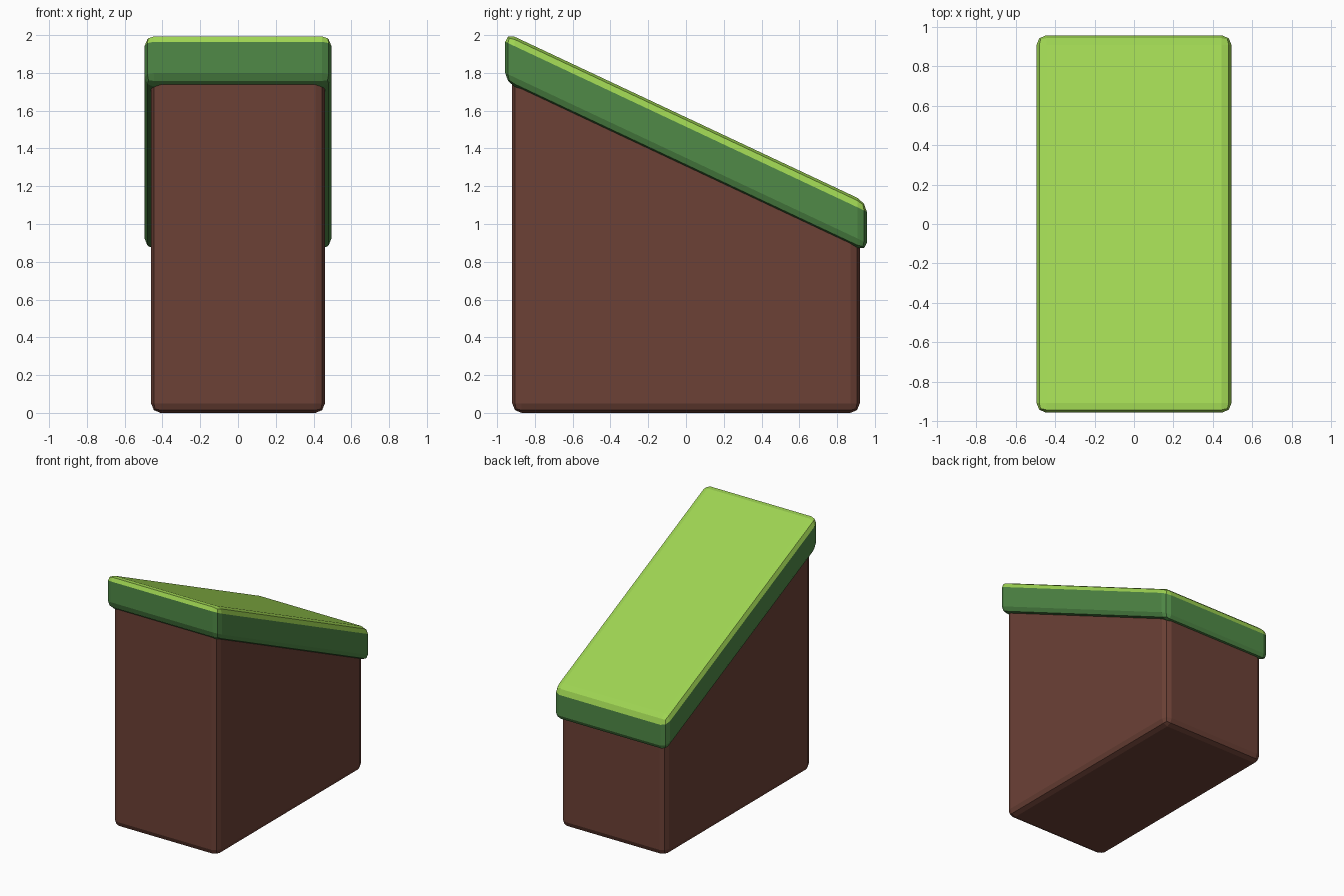
import bpy, bmesh

if "Cube" in bpy.data.objects:
    bpy.data.objects.remove(bpy.data.objects["Cube"])

SLOPE = -0.47  # ramp fall per unit of y


def material(name, rgb):
    lin = [((c / 255 + 0.055) / 1.055) ** 2.4 for c in rgb]
    m = bpy.data.materials.new(name)
    m.diffuse_color = (*lin, 1)
    m.use_nodes = True
    m.node_tree.nodes["Principled BSDF"].inputs["Base Color"].default_value = m.diffuse_color
    return m


def sloped_box(name, hx, hy, z0, z1, bevel, mats, shear_from, band=None):
    """Bevelled box whose vertices above shear_from follow the ramp slope.
    Faces above the height 'band' (before shearing) get the second material."""
    bm = bmesh.new()
    bmesh.ops.create_cube(bm, size=2)
    for v in bm.verts:
        v.co = (v.co.x * hx, v.co.y * hy, z0 if v.co.z < 0 else z1)
    bmesh.ops.bevel(bm, geom=bm.edges[:], offset=bevel, segments=2,
                    profile=0.5, affect='EDGES', clamp_overlap=True)
    if band is not None:
        for f in bm.faces:
            f.material_index = int(f.calc_center_median().z > band)
    for v in bm.verts:
        if v.co.z > shear_from:
            v.co.z += SLOPE * v.co.y
    bmesh.ops.recalc_face_normals(bm, faces=bm.faces[:])
    me = bpy.data.meshes.new(name)
    bm.to_mesh(me)
    bm.free()
    for m in mats:
        me.materials.append(m)
    ob = bpy.data.objects.new(name, me)
    bpy.context.collection.objects.link(ob)
    return ob


soil = material("soil brown", (108, 65, 54))
side = material("grass side green", (80, 138, 71))
top = material("grass top light green", (158, 212, 82))

# Earth block: flat base, sloping top tucked into the grass
sloped_box("earth_block", 0.46, 0.92, 0.0, 1.40, 0.05, [soil], 0.5)

# Grass slab: sheared along the slope, light green top and rim
sloped_box("grass_slab", 0.495, 0.957, 1.30, 1.565, 0.05, [side, top],
           -1, band=1.565 - 0.05 + 0.002)
